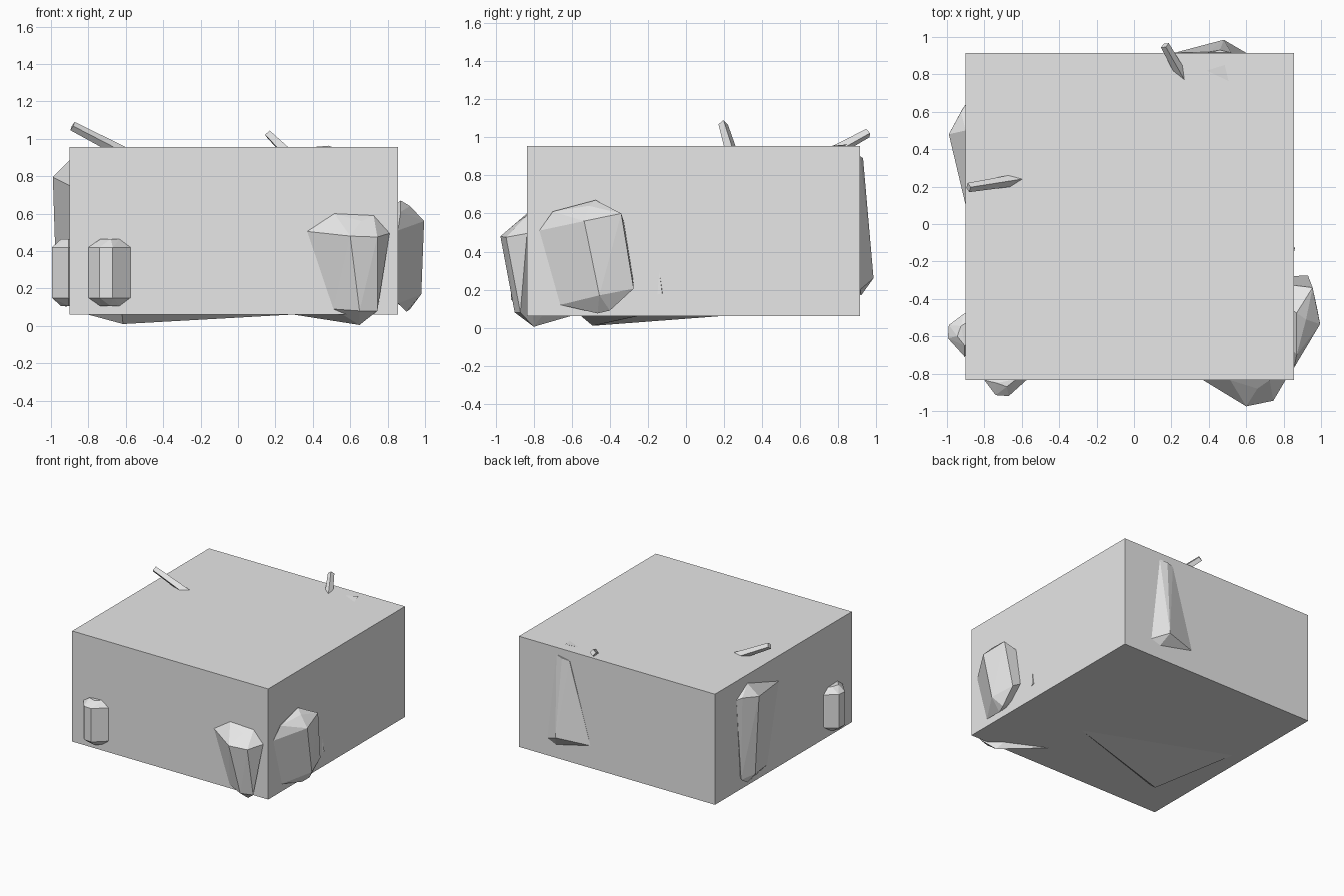
import bpy
import bmesh
from mathutils import Vector

default_cube = bpy.data.objects.get("Cube")
if default_cube:
    bpy.data.objects.remove(default_cube, do_unlink=True)

# One plain stone colour for everything
stone = bpy.data.materials.new("pale_grey_stone")
stone.use_nodes = True
stone_colour = (0.8, 0.8, 0.8, 1)
stone.diffuse_color = stone_colour
stone.node_tree.nodes["Principled BSDF"].inputs["Base Color"].default_value = stone_colour

block_low = Vector((-.9, -.835, .06))
block_high = Vector((.855, .915, .955))
block_centre = (block_low + block_high) / 2


def finish(name, mesh_builder):
    """Turn a bmesh into a flat shaded object with the stone material."""
    bmesh.ops.recalc_face_normals(mesh_builder, faces=mesh_builder.faces)
    mesh = bpy.data.meshes.new(name)
    mesh_builder.to_mesh(mesh)
    mesh_builder.free()
    mesh.materials.append(stone)
    part = bpy.data.objects.new(name, mesh)
    bpy.context.collection.objects.link(part)
    return part


def rock(name, corners):
    """Convex faceted crystal with a root sunk into the block."""
    builder = bmesh.new()
    points = [Vector(corner) for corner in corners]
    middle = sum(points, Vector()) / len(points)
    points.append(middle.lerp(block_centre, .4))
    for point in points:
        builder.verts.new(point)
    hull = bmesh.ops.convex_hull(builder, input=builder.verts)
    unused = [item for item in hull["geom_interior"] if isinstance(item, bmesh.types.BMVert)]
    bmesh.ops.delete(builder, geom=unused, context="VERTS")
    bmesh.ops.dissolve_limit(builder, angle_limit=.03,
                             verts=builder.verts, edges=builder.edges)
    return finish(name, builder)


def shard(name, tip, root, radius):
    """Thin four sided rod leaning out of the block."""
    tip, root = Vector(tip), Vector(root)
    axis = tip - root
    builder = bmesh.new()
    bmesh.ops.create_cone(builder, cap_ends=True, segments=4, depth=axis.length,
                          radius1=radius * 1.3, radius2=radius)
    part = finish(name, builder)
    part.location = (tip + root) / 2
    part.rotation_mode = "QUATERNION"
    part.rotation_quaternion = axis.to_track_quat("Z", "Y")
    return part


# Main block
builder = bmesh.new()
bmesh.ops.create_cube(builder, size=1)
bmesh.ops.scale(builder, vec=block_high - block_low, verts=builder.verts)
bmesh.ops.translate(builder, vec=block_centre, verts=builder.verts)
finish("main_block", builder)

# Small matching crystals on the front and right sides
outer_ring = [(-.8, -.835), (-.74, -.915), (-.67, -.92), (-.57, -.83)]
cap_ring = [(-.735, -.85), (-.68, -.87), (-.63, -.83)]
small_crystal = [(x, y, z) for x, y in outer_ring for z in (.42, .15)]
small_crystal += [(x, y, z) for x, y in cap_ring for z in (.465, .105)]
rock("small_front_crystal", small_crystal)
rock("small_side_crystal", [(y - .075, -x - 1.28, z) for x, y, z in small_crystal])

# Large crystal on the front, reaching under the block
rock("large_front_crystal", [
    (.37, -.835, .505), (.6, -.975, .48), (.745, -.945, .475), (.81, -.835, .495),
    (.66, -.88, .56), (.725, -.835, .59), (.515, -.835, .6),
    (.51, -.835, .09), (.65, -.9, .08), (.745, -.87, .08),
    (.65, -.8, .005), (.3, -.61, .06)])

# Large crystal on the left side
rock("large_left_crystal", [
    (.855, -.77, .51), (.87, -.7, .61), (.92, -.51, .64), (.87, -.475, .67),
    (.995, -.535, .56), (.955, -.34, .6), (.98, -.455, .17),
    (.93, -.275, .205), (.9, -.465, .075), (.92, -.4, .09), (.855, -.66, .12)])

# Tall crystal on the right side
rock("tall_right_crystal", [
    (-.99, .48, .795), (-.925, .6, .81), (-.9, .64, .8), (-.9, .5, .885),
    (-.9, .1, .75), (-.97, .5, .17), (-.92, .61, .15),
    (-.9, .25, .13), (-.92, .53, .1)])

# Tapered crystal on the back
rock("back_crystal", [
    (.46, .93, .89), (.4, .92, .88), (.52, .915, .9), (.215, .915, .24),
    (.48, .985, .26), (.6, .915, .2), (.52, .92, .17)])

# Shallow wedge below the block
rock("bottom_wedge", [
    (.28, -.26, .06), (-.615, -.49, .01), (-.62, -.55, .06), (-.8, .17, .06)])

# Thin shards leaning out of the top
shard("right_top_shard", (-.885, .195, 1.068), (-.6, .24, .92), .025)
shard("back_top_shard", (.165, .955, 1.022), (.27, .77, .92), .024)

# Slivers that barely break the surface
rock("top_sliver", [(.39, .82, .955), (.485, .85, .963), (.505, .765, .955)])
rock("side_sliver", [(.855, -.14, .295), (.862, -.125, .18), (.855, -.15, .175)])
